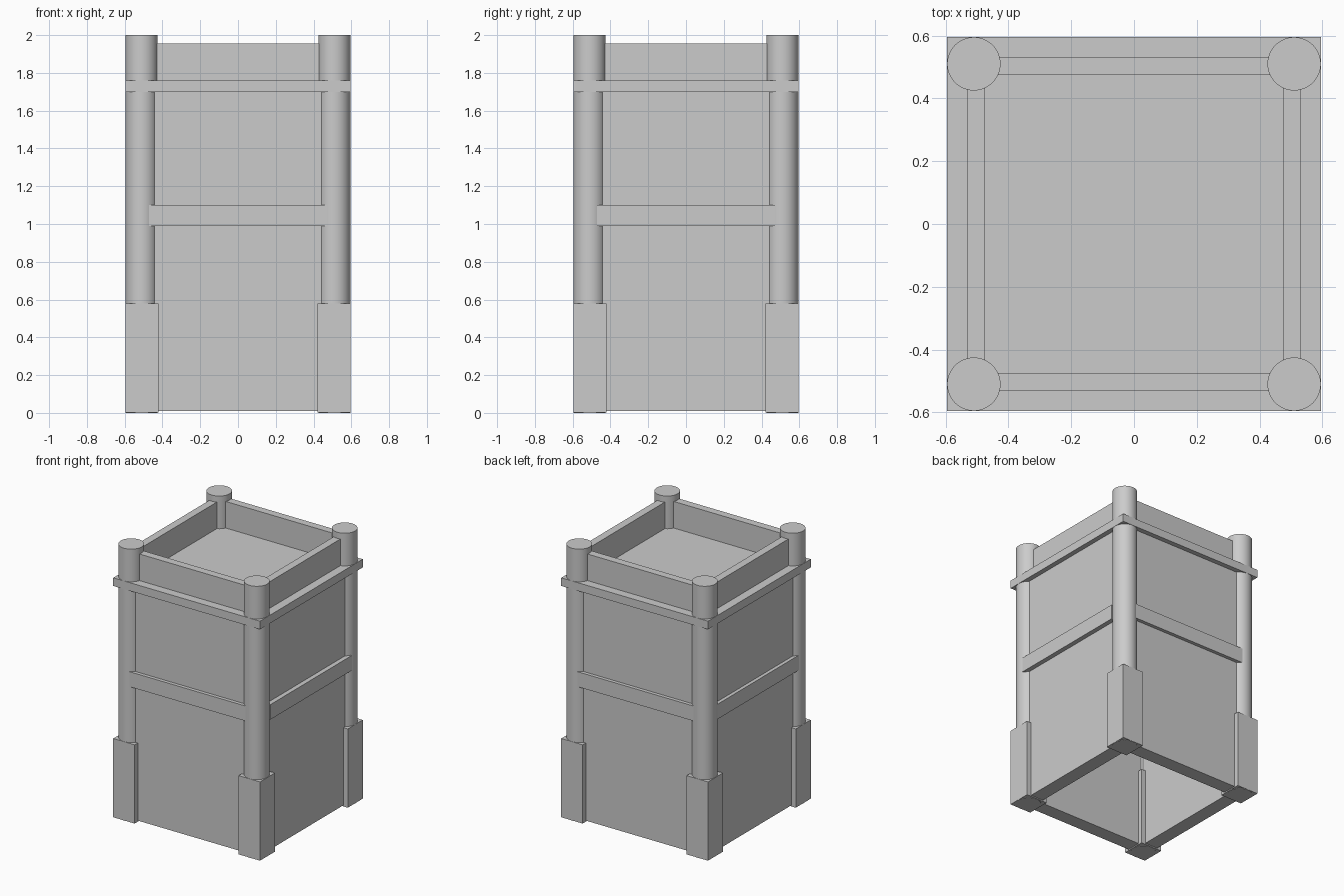
import bpy, bmesh, math

if "Cube" in bpy.data.objects:
    bpy.data.objects.remove(bpy.data.objects["Cube"])

def box(name, lo, hi):
    bm = bmesh.new()
    bmesh.ops.create_cube(bm, size=1)
    for v in bm.verts:
        v.co = [(a + b) / 2 + c * (b - a) for a, b, c in zip(lo, hi, v.co)]
    me = bpy.data.meshes.new(name)
    bm.to_mesh(me)
    bm.free()
    ob = bpy.data.objects.new(name, me)
    bpy.context.collection.objects.link(ob)
    return ob

def square_tube(name, inner, outer, z0, z1):
    # four-sided wall open at top and bottom
    signs = [(-1, -1), (1, -1), (1, 1), (-1, 1)]
    verts = [(sx * r, sy * r, z)
             for r, z in ((outer, z0), (outer, z1), (inner, z1), (inner, z0))
             for sx, sy in signs]
    faces = []
    for ring in range(4):
        a, b = ring * 4, (ring + 1) % 4 * 4
        for i in range(4):
            j = (i + 1) % 4
            faces.append((a + i, a + j, b + j, b + i))
    me = bpy.data.meshes.new(name)
    me.from_pydata(verts, [], faces)
    ob = bpy.data.objects.new(name, me)
    bpy.context.collection.objects.link(ob)
    return ob

# hollow body, floor slab and parapet
square_tube("body_walls", 0.455, 0.56, 0.01, 1.70)
box("upper_floor_slab", (-0.596, -0.596, 1.70), (0.596, 0.596, 1.76))
square_tube("parapet_walls", 0.475, 0.532, 1.76, 1.955)

# corner posts with square footings
for sx, nx in ((-1, "left"), (1, "right")):
    for sy, ny in ((-1, "front"), (1, "back")):
        bpy.ops.mesh.primitive_cylinder_add(
            vertices=48, radius=0.085, depth=2.0,
            location=(sx * 0.51, sy * 0.51, 1.0))
        post = bpy.context.object
        post.name = f"{ny}_{nx}_post"
        bpy.ops.object.shade_smooth_by_angle(angle=math.radians(35))
        xs = sorted((sx * 0.422, sx * 0.596))
        ys = sorted((sy * 0.422, sy * 0.596))
        box(f"{ny}_{nx}_footing", (xs[0], ys[0], 0.002), (xs[1], ys[1], 0.58))

# horizontal rails halfway up each side
Z0, Z1, L = 0.99, 1.10, 0.472
box("front_rail", (-L, -0.586, Z0), (L, -0.54, Z1))
box("back_rail", (-L, 0.54, Z0), (L, 0.586, Z1))
box("left_rail", (-0.586, -L, Z0), (-0.54, L, Z1))
box("right_rail", (0.54, -L, Z0), (0.594, L, Z1))
